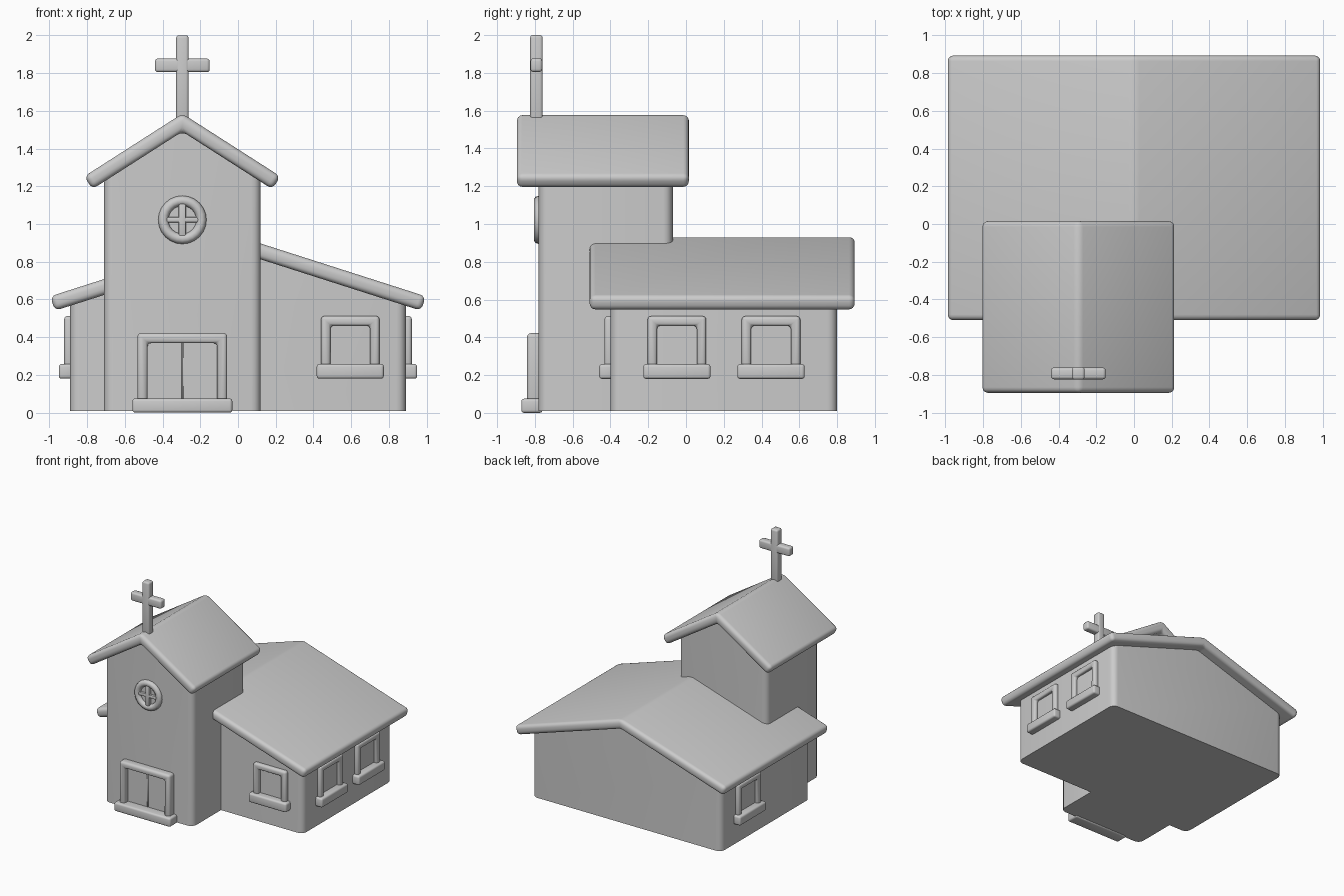
import bpy, bmesh, math
from mathutils import Matrix, Vector

if "Cube" in bpy.data.objects:
    bpy.data.objects.remove(bpy.data.objects["Cube"])


def prism(name, profile, y0, y1, bevel=0.0, segs=3, upright_only=False, place=Matrix()):
    """Extrude an x-z profile from y0 to y1, round its edges, and place it."""
    bm = bmesh.new()
    face = bm.faces.new([bm.verts.new((x, y0, z)) for x, z in profile])
    ext = bmesh.ops.extrude_face_region(bm, geom=[face])
    moved = [v for v in ext["geom"] if isinstance(v, bmesh.types.BMVert)]
    bmesh.ops.translate(bm, verts=moved, vec=(0, y1 - y0, 0))
    bmesh.ops.recalc_face_normals(bm, faces=bm.faces)
    if bevel:
        edges = [e for e in bm.edges if not upright_only or
                 (e.verts[0].co - e.verts[1].co).xy.length < 1e-5]
        bmesh.ops.bevel(bm, geom=edges, offset=bevel, segments=segs,
                        profile=0.5, affect='EDGES', clamp_overlap=True)
    bm.transform(place)
    return finish(name, bm)


def finish(name, bm):
    mesh = bpy.data.meshes.new(name)
    bm.to_mesh(mesh)
    bm.free()
    obj = bpy.data.objects.new(name, mesh)
    bpy.context.collection.objects.link(obj)
    bpy.ops.object.select_all(action='DESELECT')
    obj.select_set(True)
    bpy.context.view_layer.objects.active = obj
    bpy.ops.object.shade_smooth_by_angle(angle=math.radians(40))
    return obj


def rect(x0, x1, z0, z1):
    return [(x0, z0), (x1, z0), (x1, z1), (x0, z1)]


def arch(half, z0, z1, t):
    """Square upside-down U outline."""
    i = half - t
    return [(-half, z0), (-i, z0), (-i, z1 - t), (i, z1 - t),
            (i, z0), (half, z0), (half, z1), (-half, z1)]


def building(name, cx, half, y0, y1, ridge, slope, eave, ry0, ry1, t=0.08):
    """Gabled walls with an overhanging, rounded roof slab."""
    a = math.atan(slope)
    drop = t / math.cos(a)
    mid = ridge - drop / 2
    shoulder = mid - slope * half
    place = Matrix.Translation((cx, 0, 0))
    walls = [(-half, 0.01), (half, 0.01), (half, shoulder), (0, mid), (-half, shoulder)]
    prism(name + "_walls", walls, y0, y1, 0.05, 4, True, place)
    ez = ridge - slope * eave
    bx, bz = eave - t * math.sin(a), ez - t * math.cos(a)
    roof = [(-eave, ez), (-bx, bz), (0, ridge - drop), (bx, bz), (eave, ez), (0, ridge)]
    prism(name + "_roof", roof, ry0, ry1, 0.03, 4, place=place)


def window(name, x, y, turn):
    place = Matrix.Translation((x, y, 0)) @ Matrix.Rotation(math.radians(turn), 4, 'Z')
    prism(name + "_frame", arch(0.155, 0.22, 0.512, 0.05), -0.032, 0.02, 0.018, 3, place=place)
    prism(name + "_sill", rect(-0.178, 0.178, 0.18, 0.258), -0.06, 0.02, 0.015, 3, place=place)


# hall and tower
TX = -0.295
building("hall", 0, 0.89, -0.4, 0.8, 0.935, 0.32, 0.995, -0.51, 0.893)
building("tower", TX, 0.415, -0.78, -0.07, 1.585, 0.64, 0.52, -0.895, 0.015)

# hall windows
window("front_window", 0.595, -0.4, 0)
window("right_front_window", 0.89, -0.048, 90)
window("right_back_window", 0.89, 0.45, 90)
window("left_window", -0.89, 0.45, -90)

# door: frame, step and two leaves
at = Matrix.Translation((TX, -0.78, 0))
prism("door_frame", arch(0.238, 0.03, 0.422, 0.053), -0.062, 0.02, 0.02, 3, place=at)
prism("door_step", rect(-0.265, 0.265, 0, 0.075), -0.092, 0.02, 0.015, 3, place=at)
for side, x in (("left", -0.1), ("right", 0.1)):
    prism(side + "_door", rect(x - 0.099, x + 0.099, 0.04, 0.39), -0.012, 0.02, 0.004, 1, place=at)

# round window: ring swept from a small circle, with crossing bars
bm = bmesh.new()
n, m = 24, 10
rings = []
for i in range(n):
    turn = Matrix.Rotation(2 * math.pi * i / n, 3, 'Y')
    rings.append([bm.verts.new(turn @ Vector((0.101 + 0.027 * math.cos(2 * math.pi * j / m),
                                              0.027 * math.sin(2 * math.pi * j / m), 0)))
                  for j in range(m)])
for i in range(n):
    for j in range(m):
        p, q, k = rings[i], rings[(i + 1) % n], (j + 1) % m
        bm.faces.new((p[j], p[k], q[k], q[j]))
bmesh.ops.recalc_face_normals(bm, faces=bm.faces)
hub = Matrix.Translation((TX, -0.78, 1.022))
bm.transform(hub)
finish("round_window_ring", bm)
prism("round_window_upright", rect(-0.02, 0.02, -0.09, 0.09), -0.02, 0.01, 0.008, 2, place=hub)
prism("round_window_crossbar", rect(-0.09, 0.09, -0.014, 0.014), -0.018, 0.01, 0.007, 2, place=hub)

# cross on the ridge
top = Matrix.Translation((TX, -0.792, 0))
prism("cross_upright", rect(-0.033, 0.033, 1.52, 2.0), -0.033, 0.033, 0.014, 3, place=top)
prism("cross_arm", rect(-0.145, 0.145, 1.805, 1.877), -0.031, 0.031, 0.015, 3, place=top)
